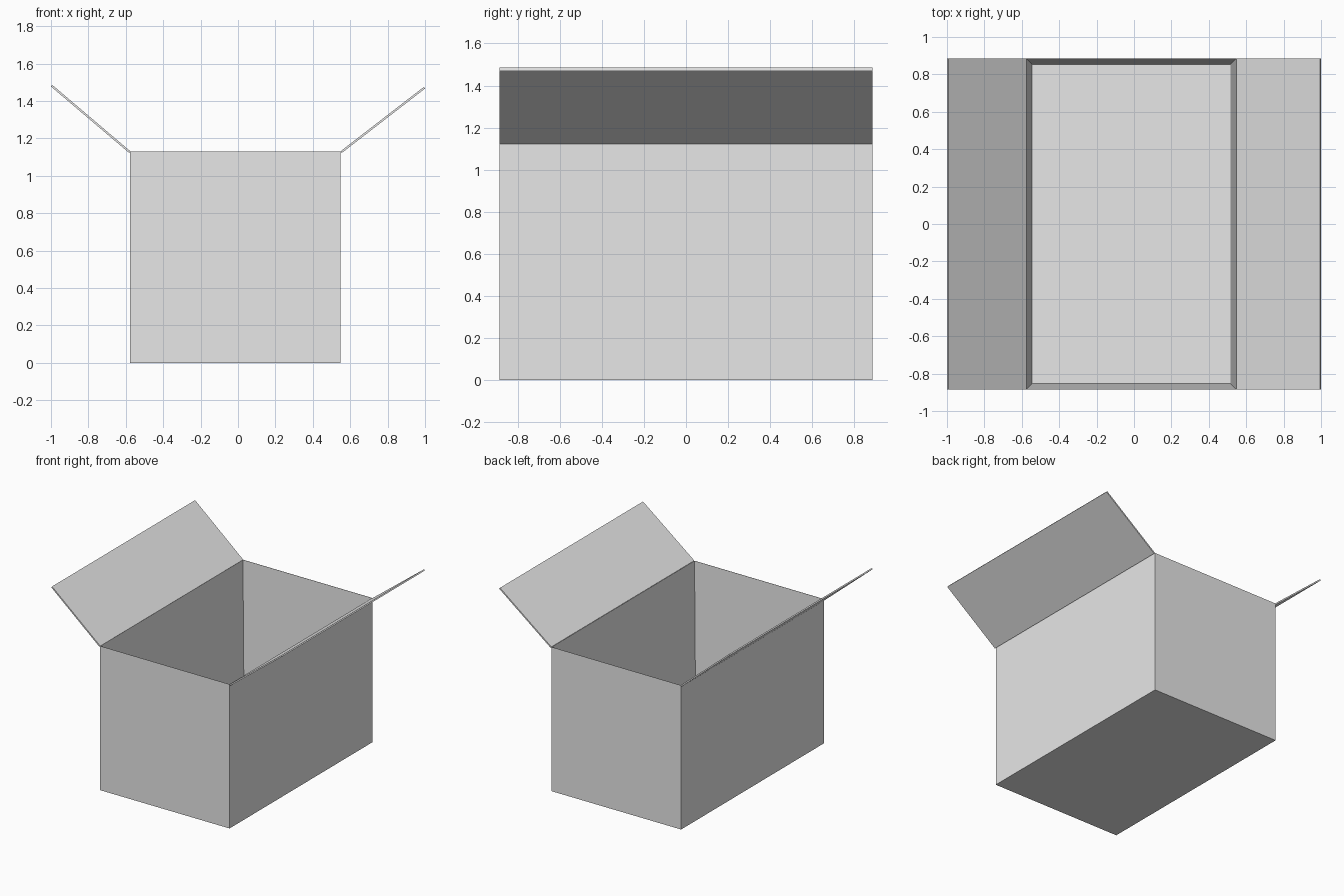
import bpy
import bmesh
from mathutils import Vector

cube = bpy.data.objects.get("Cube")
if cube:
    bpy.data.objects.remove(cube, do_unlink=True)

card = bpy.data.materials.new("grey_card")
card.use_nodes = True
card.diffuse_color = (0.8, 0.8, 0.8, 1)
card.node_tree.nodes["Principled BSDF"].inputs["Base Color"].default_value = (0.8, 0.8, 0.8, 1)

X0, X1 = -0.578, 0.547      # carton sides
HALF_Y = 0.886
HEIGHT = 1.13
TAPER = 0.032               # inner walls lean in towards the floor
FLOOR = 0.03


def add_object(name, bm):
    bmesh.ops.recalc_face_normals(bm, faces=bm.faces)
    mesh = bpy.data.meshes.new(name)
    bm.to_mesh(mesh)
    bm.free()
    mesh.materials.append(card)
    obj = bpy.data.objects.new(name, mesh)
    bpy.context.collection.objects.link(obj)
    return obj


def ring(bm, inset, z):
    a, b, h = X0 + inset, X1 - inset, HALF_Y - inset
    return [bm.verts.new((x, y, z)) for x, y in ((a, -h), (b, -h), (b, h), (a, h))]


# Open carton: outer walls, knife-edge rim, tapering inner walls, floor
bm = bmesh.new()
rings = [ring(bm, 0, 0), ring(bm, 0, HEIGHT), ring(bm, 0.002, HEIGHT), ring(bm, TAPER, FLOOR)]
for low, high in zip(rings, rings[1:]):
    for i in range(4):
        j = (i + 1) % 4
        bm.faces.new((low[i], low[j], high[j], high[i]))
bm.faces.new(rings[0])
bm.faces.new(rings[-1])
add_object("carton_body", bm)


# Thin flap spanning the carton depth, from hinge to tip
def flap(name, hinge, tip, thickness=0.011):
    start, end = Vector(hinge), Vector(tip)
    along = (end - start).normalized()
    up = Vector((-along.y, along.x)) * thickness
    if up.y < 0:
        up = -up
    bm = bmesh.new()
    profile = [bm.verts.new((p.x, -HALF_Y, p.y)) for p in (start, end, end + up, start + up)]
    face = bm.faces.new(profile)
    swept = bmesh.ops.extrude_face_region(bm, geom=[face])["geom"]
    moved = [v for v in swept if isinstance(v, bmesh.types.BMVert)]
    bmesh.ops.translate(bm, verts=moved, vec=(0, 2 * HALF_Y, 0))
    add_object(name, bm)


flap("right_flap", (-0.582, 1.122), (-1.0, 1.477))
flap("left_flap", (0.555, 1.122), (1.0, 1.466))
